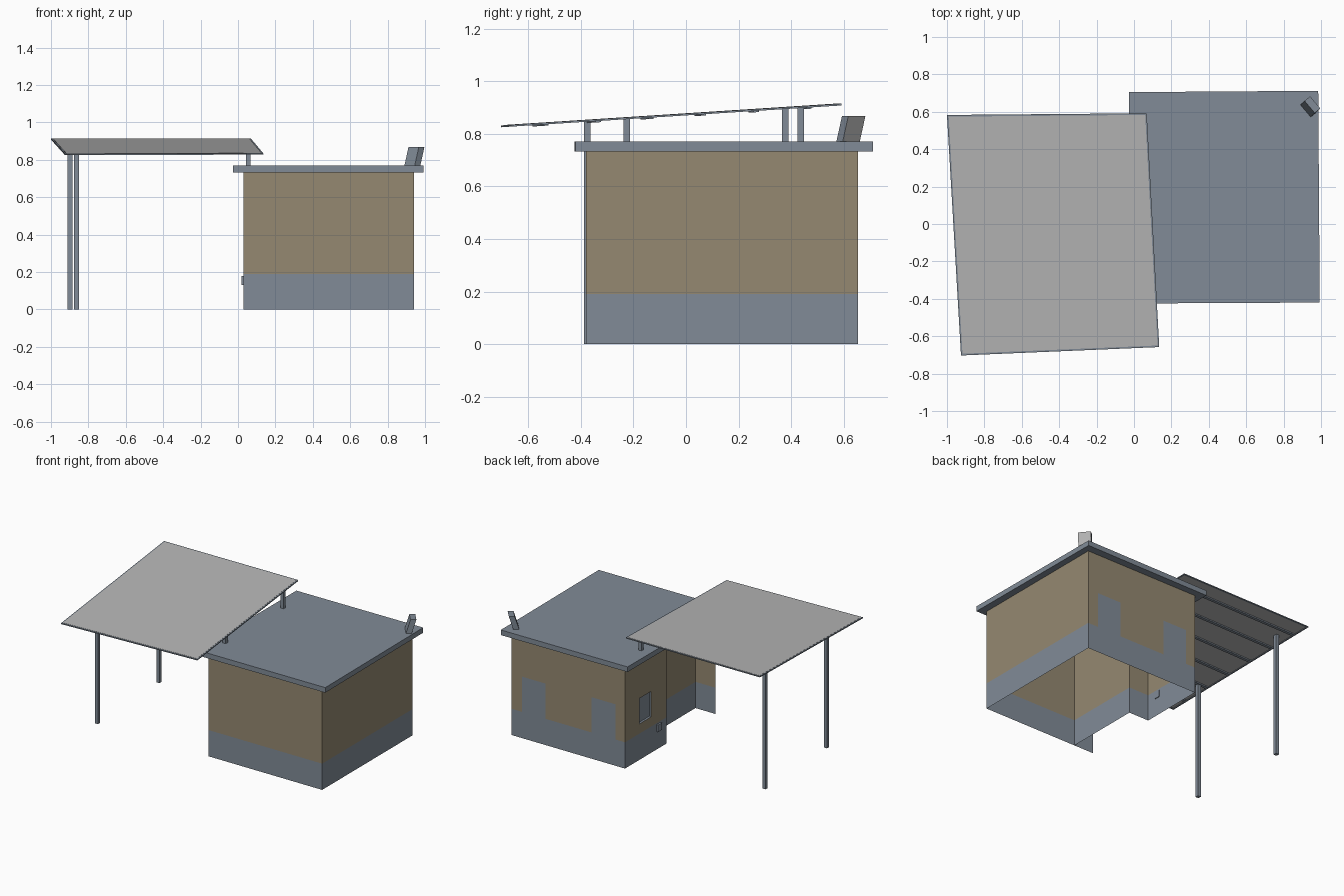
import bpy, bmesh, math
from mathutils import Vector, Matrix

if "Cube" in bpy.data.objects:
    bpy.data.objects.remove(bpy.data.objects["Cube"])


def material(name, rgb):
    m = bpy.data.materials.new(name)
    m.diffuse_color = (*rgb, 1)
    m.use_nodes = True
    m.node_tree.nodes["Principled BSDF"].inputs["Base Color"].default_value = m.diffuse_color
    return m


SLATE = material("slate grey", (0.22, 0.26, 0.31))
TAN = material("tan plaster", (0.30, 0.25, 0.165))
LIGHT = material("light grey sheet", (0.47, 0.47, 0.47))


def make(name, bm, *mats):
    me = bpy.data.meshes.new(name)
    bm.to_mesh(me)
    bm.free()
    for m in mats:
        me.materials.append(m)
    ob = bpy.data.objects.new(name, me)
    bpy.context.collection.objects.link(ob)
    return ob


def slab(name, corners, thick, *mats):
    """Counter-clockwise top outline extruded down by thick."""
    bm = bmesh.new()
    top = [bm.verts.new(c) for c in corners]
    low = [bm.verts.new(Vector(c) - Vector((0, 0, thick))) for c in corners]
    n = len(top)
    bm.faces.new(top)
    bm.faces.new(low[::-1])
    for i in range(n):
        j = (i + 1) % n
        bm.faces.new((low[i], low[j], top[j], top[i]))
    return make(name, bm, *mats)


def box(name, lo, hi, mat):
    return slab(name, [(lo[0], lo[1], hi[2]), (hi[0], lo[1], hi[2]),
                       (hi[0], hi[1], hi[2]), (lo[0], hi[1], hi[2])], hi[2] - lo[2], mat)


# House walls: thin open shell with an entrance notch at the front left corner
path = [(0.03, -0.38), (0.94, -0.38), (0.94, 0.655),
        (0.855, 0.655), (0.667, 0.655), (0.298, 0.655), (0.105, 0.655), (0.03, 0.655),
        (0.03, 0.49), (0.03, 0.355), (0.03, 0.18), (0.19, 0.18), (0.19, -0.38)]
levels = [0, 0.19, 0.26, 0.445, 0.735]
bm = bmesh.new()
grid = [[bm.verts.new((x, y, z)) for z in levels] for x, y in path]
window = None
for i in range(len(path) - 1):
    for k in range(len(levels) - 1):
        f = bm.faces.new((grid[i][k], grid[i + 1][k], grid[i + 1][k + 1], grid[i][k + 1]))
        door = i in (3, 5) and k < 3
        f.material_index = 0 if k == 0 or door else 1
        if i == 8 and k == 2:
            window = f
window.material_index = 0
# recessed window on the left wall
bmesh.ops.inset_individual(bm, faces=[window], thickness=0.012, depth=0)
bmesh.ops.inset_individual(bm, faces=[window], thickness=0.001, depth=-0.015)
make("house_walls", bm, SLATE, TAN)

# Small box low on the left wall, flat roof
box("wall_meter", (0.018, 0.25, 0.13), (0.035, 0.295, 0.18), SLATE)
slab("house_roof", [(-0.028, -0.425, 0.77), (0.993, -0.42, 0.77),
                    (0.985, 0.712, 0.77), (-0.026, 0.705, 0.77)], 0.037, SLATE)

# Leaning roof vent, light sheet on its outer side
long_dir = Vector((0.055, -0.065, 0))
short_dir = Vector((0.015, 0.012, 0))
lean = Vector((0.022, 0.022, 0.1))
base = Vector((0.932, 0.616, 0.768))
bm = bmesh.new()
ring = [(-.5, -1), (.5, -1), (.5, 1), (-.5, 1)]
low = [bm.verts.new(base + long_dir * a + short_dir * b) for a, b in ring]
top = [bm.verts.new(v.co + lean) for v in low]
bm.faces.new(low[::-1])
bm.faces.new(top)
for i in range(4):
    j = (i + 1) % 4
    bm.faces.new((low[i], low[j], top[j], top[i])).material_index = 1 if i == 2 else 0
bmesh.ops.recalc_face_normals(bm, faces=bm.faces)
make("roof_vent", bm, SLATE, LIGHT)

# Sloping canopy: sheet, edge frame and purlins below
FL, FR = Vector((-0.925, -0.703, 0.833)), Vector((0.135, -0.658, 0.836))
BR, BL = Vector((0.068, 0.592, 0.916)), Vector((-1.0, 0.583, 0.916))


def at(u, v):
    return FL.lerp(FR, u).lerp(BL.lerp(BR, u), v)


def patch(name, u0, u1, v0, v1, drop, thick, mat):
    d = Vector((0, 0, drop))
    return slab(name, [at(u, v) - d for u, v in ((u0, v0), (u1, v0), (u1, v1), (u0, v1))],
                thick, mat)


patch("canopy_sheet", 0.008, 0.992, 0.007, 0.993, 0, 0.004, LIGHT)
patch("canopy_edge_front", 0, 1, 0, 0.008, 0.001, 0.007, SLATE)
patch("canopy_edge_back", 0, 1, 0.992, 1, 0.001, 0.007, SLATE)
patch("canopy_edge_left", 0, 0.01, 0.008, 0.992, 0.001, 0.007, SLATE)
patch("canopy_edge_right", 0.99, 1, 0.008, 0.992, 0.001, 0.007, SLATE)
for i in range(6):
    v = 0.1 + 0.16 * i
    patch(f"canopy_purlin_{i + 1}", 0.01, 0.99, v - 0.008, v + 0.008, 0.004, 0.009, SLATE)

# Posts: two tall on the ground, two short on the roof
posts = [("front_left_post", -0.863, -0.375, 0), ("back_left_post", -0.898, 0.378, 0),
         ("front_right_post", 0.055, -0.225, 0.765), ("back_right_post", 0.055, 0.437, 0.765)]
for name, x, y, z in posts:
    top_z = 0.833 + (y + 0.70) / 1.285 * 0.083 - 0.003
    box(name, (x - 0.0125, y - 0.0125, z), (x + 0.0125, y + 0.0125, top_z), SLATE)
